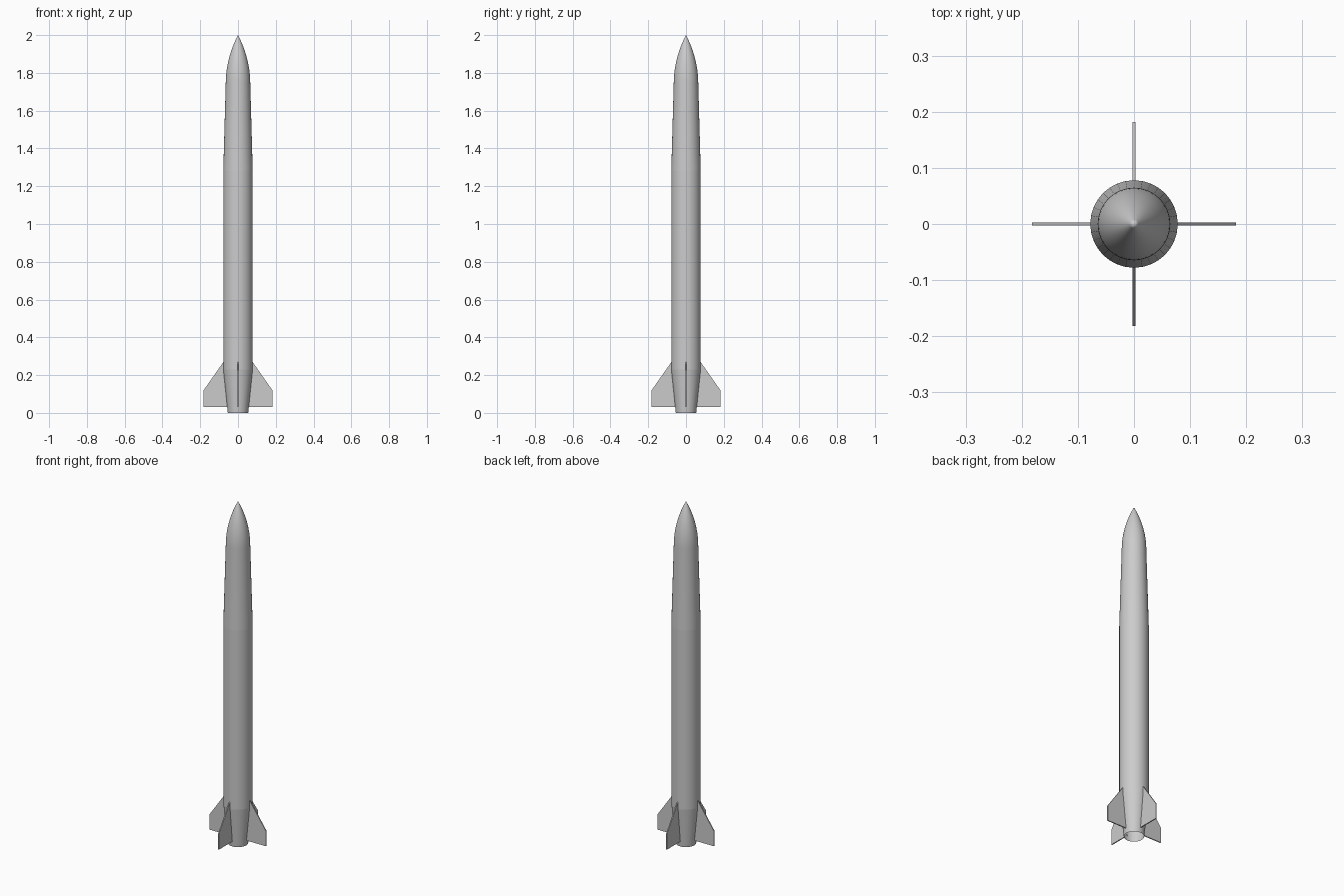
import bpy
import bmesh
import math
from mathutils import Matrix

if "Cube" in bpy.data.objects:
    bpy.data.objects.remove(bpy.data.objects["Cube"])

SEGMENTS = 32
R_BODY, R_SHOULDER, R_TAIL = 0.078, 0.065, 0.054
Z_TAIL, Z_TAPER, Z_NOSE, Z_TIP = 0.23, 1.28, 1.74, 2.0

grey = bpy.data.materials.new("light grey")
grey.diffuse_color = (0.6, 0.6, 0.6, 1)
grey.use_nodes = True
grey.node_tree.nodes["Principled BSDF"].inputs["Base Color"].default_value = grey.diffuse_color


def finish(bm, name, smooth):
    bmesh.ops.recalc_face_normals(bm, faces=bm.faces[:])
    mesh = bpy.data.meshes.new(name)
    bm.to_mesh(mesh)
    bm.free()
    mesh.materials.append(grey)
    obj = bpy.data.objects.new(name, mesh)
    bpy.context.collection.objects.link(obj)
    if smooth:
        bpy.ops.object.select_all(action='DESELECT')
        obj.select_set(True)
        bpy.context.view_layer.objects.active = obj
        bpy.ops.object.shade_smooth_by_angle(angle=math.radians(30))
    return obj


def lathe(name, profile):
    """Spin a (radius, height) profile around the z axis."""
    bm = bmesh.new()
    verts = [bm.verts.new((r, 0, z)) for r, z in profile]
    edges = [bm.edges.new(pair) for pair in zip(verts, verts[1:])]
    bmesh.ops.spin(bm, geom=verts + edges, cent=(0, 0, 0), axis=(0, 0, 1),
                   angle=math.tau, steps=SEGMENTS)
    bmesh.ops.remove_doubles(bm, verts=bm.verts[:], dist=1e-5)
    bmesh.ops.dissolve_degenerate(bm, edges=bm.edges[:], dist=1e-6)
    return finish(bm, name, True)


def fin(name, angle, thickness=0.006):
    """Flat swept plate whose root follows the boat tail."""
    outline = [(0.055, 0.03), (0.182, 0.03), (0.182, 0.12),
               (0.077, 0.27), (0.076, Z_TAIL)]
    bm = bmesh.new()
    face = bm.faces.new([bm.verts.new((r, -thickness / 2, z)) for r, z in outline])
    out = bmesh.ops.extrude_face_region(bm, geom=[face], use_keep_orig=True)
    moved = [g for g in out["geom"] if isinstance(g, bmesh.types.BMVert)]
    bmesh.ops.translate(bm, verts=moved, vec=(0, thickness, 0))
    bmesh.ops.rotate(bm, verts=bm.verts[:], cent=(0, 0, 0),
                     matrix=Matrix.Rotation(angle, 3, 'Z'))
    return finish(bm, name, False)


# Open-ended tapered tail, straight tube and tapered upper section
lathe("boat_tail", [(R_TAIL, 0), (R_BODY, Z_TAIL)])
lathe("body_tube", [(R_BODY, Z_TAIL), (R_BODY, Z_TAPER)])

# Upper taper blending into a pointed ogive nose
length = Z_TIP - Z_NOSE
rho = (R_SHOULDER ** 2 + length ** 2) / (2 * R_SHOULDER)
nose = [(R_BODY, Z_TAPER)]
for i in range(17):
    h = length * i / 16
    radius = math.sqrt(rho ** 2 - h ** 2) + R_SHOULDER - rho
    nose.append((max(radius, 0.0), Z_NOSE + h))
nose[-1] = (0.0, Z_TIP)
lathe("nose_cone", nose)

# Four tail fins
for i, side in enumerate(("right", "back", "left", "front")):
    fin(side + "_fin", i * math.pi / 2)
